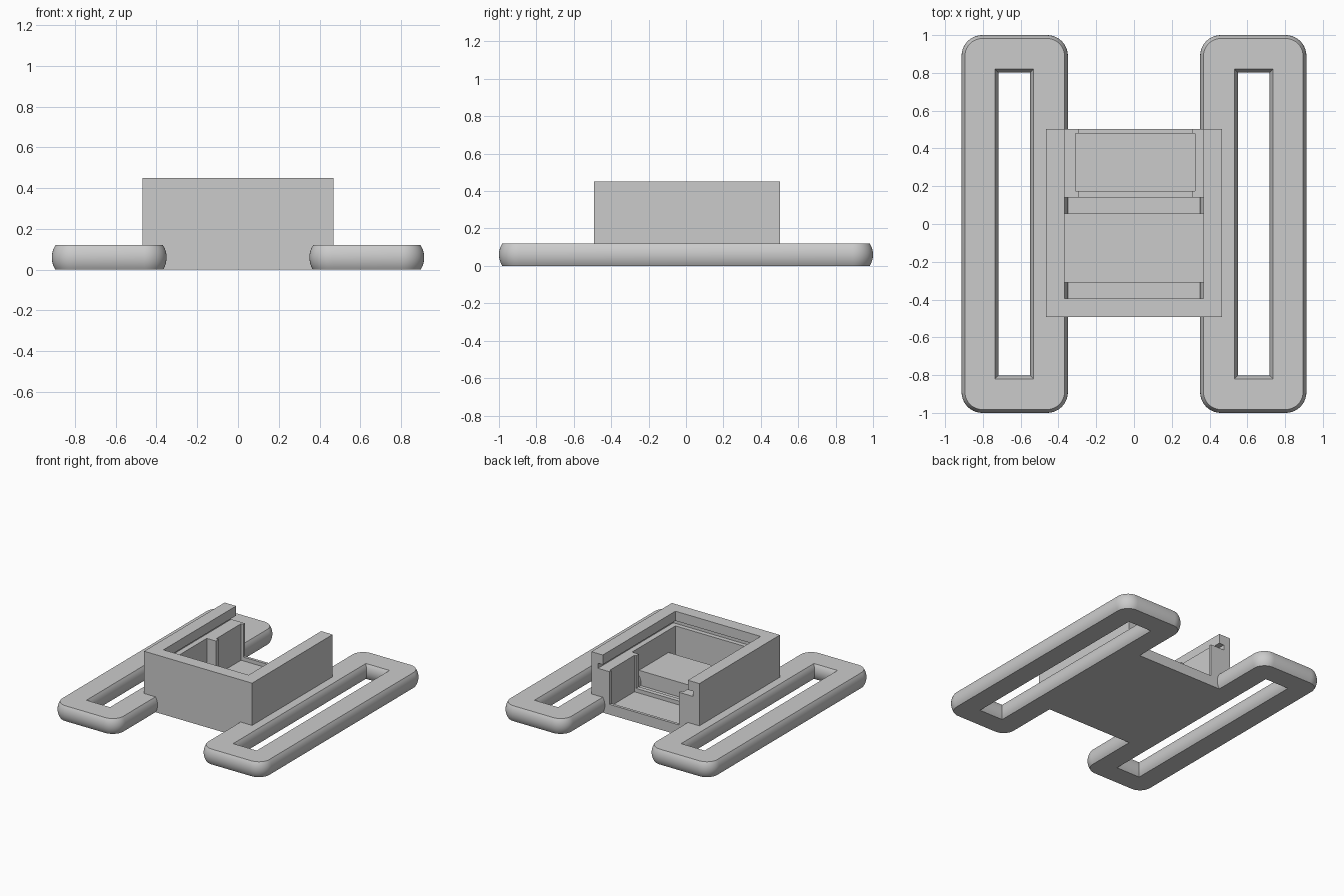
import bpy, bmesh, math

cube = bpy.data.objects.get("Cube")
if cube:
    bpy.data.objects.remove(cube, do_unlink=True)

grey = bpy.data.materials.new("plain_grey")
grey.use_nodes = True
grey.diffuse_color = (0.6, 0.6, 0.6, 1)
grey.node_tree.nodes["Principled BSDF"].inputs["Base Color"].default_value = (0.6, 0.6, 0.6, 1)


def finish(name, bm):
    bmesh.ops.recalc_face_normals(bm, faces=bm.faces)
    mesh = bpy.data.meshes.new(name)
    bm.to_mesh(mesh)
    bm.free()
    mesh.materials.append(grey)
    obj = bpy.data.objects.new(name, mesh)
    bpy.context.collection.objects.link(obj)
    return obj


def box(name, xs, ys, zs):
    bm = bmesh.new()
    bmesh.ops.create_cube(bm, size=1)
    for v in bm.verts:
        v.co = [r[0] if c < 0 else r[1] for c, r in zip(v.co, (xs, ys, zs))]
    return finish(name, bm)


def cut(target, name, xs, ys, zs):
    cutter = box(name, xs, ys, zs)
    mod = target.modifiers.new(name, "BOOLEAN")
    mod.operation = "DIFFERENCE"
    mod.solver = "EXACT"
    mod.object = cutter
    cutter.hide_render = True
    cutter.hide_set(True)
    return cutter


# Open-backed housing with a stepped cavity and lid groove
housing = box("housing", (-.467, .467), (-.493, .502), (0, .45))
cutters = [
    cut(housing, "main_cavity", (-.368, .368), (-.395, .14), (.045, .6)),
    cut(housing, "upper_opening", (-.368, .368), (-.395, .7), (.36, .6)),
    cut(housing, "lid_groove", (-.41, .41), (-.43, .7), (.335, .375)),
    cut(housing, "rear_channel", (-.29, .31), (.12, .7), (.08, .4)),
    cut(housing, "rear_pocket", (-.31, .323), (.175, .48), (.05, .39)),
]
bpy.context.view_layer.update()
result = bpy.data.meshes.new_from_object(
    housing.evaluated_get(bpy.context.evaluated_depsgraph_get()))
housing.modifiers.clear()
housing.data = result
for c in cutters:
    bpy.data.objects.remove(c, do_unlink=True)

# Raised support between the two troughs
box("support_block", (-.38, .38), (-.31, .055), (.02, .16))


# Strap loops: bulging edges, rounded outside, square slot
HEIGHT, BULGE, STEPS = .12, .018, 10


def outline(cx, hx, hy, radius, steps):
    pts = []
    for q, (sx, sy) in enumerate(((1, 1), (-1, 1), (-1, -1), (1, -1))):
        for i in range(steps + 1):
            a = math.pi / 2 * (q + i / max(steps, 1))
            pts.append((cx + sx * (hx - radius) + radius * math.cos(a),
                        sy * (hy - radius) + radius * math.sin(a)))
    return pts


def skin(bm, rings):
    for low, high in zip(rings, rings[1:]):
        for i in range(len(low)):
            j = (i + 1) % len(low)
            bm.faces.new((low[i], low[j], high[j], high[i]))


def strap_loop(name, side):
    bm = bmesh.new()
    outer, inner = [], []
    big_r = ((HEIGHT / 2) ** 2 + BULGE ** 2) / (2 * BULGE)
    for k in range(STEPS + 1):
        z = HEIGHT * k / STEPS
        d = big_r - math.sqrt(big_r ** 2 - (z - HEIGHT / 2) ** 2)
        rim = outline(side * .6315, .2815 - d, 1 - d, .11 - d, 10)
        slot = outline(side * .634, .084 + d, .802 + d, 0, 0)
        outer.append([bm.verts.new((x, y, z)) for x, y in rim])
        inner.append([bm.verts.new((x, y, z)) for x, y in slot])
    skin(bm, outer)
    skin(bm, inner)
    for k in (0, -1):
        edges = [bm.edges.get((r[i], r[i - 1]))
                 for r in (outer[k], inner[k]) for i in range(len(r))]
        bmesh.ops.triangle_fill(bm, edges=edges, use_beauty=True)
    obj = finish(name, bm)
    bpy.ops.object.select_all(action="DESELECT")
    obj.select_set(True)
    bpy.context.view_layer.objects.active = obj
    bpy.ops.object.shade_smooth_by_angle(angle=math.radians(30))


strap_loop("left_strap_loop", 1)
strap_loop("right_strap_loop", -1)
